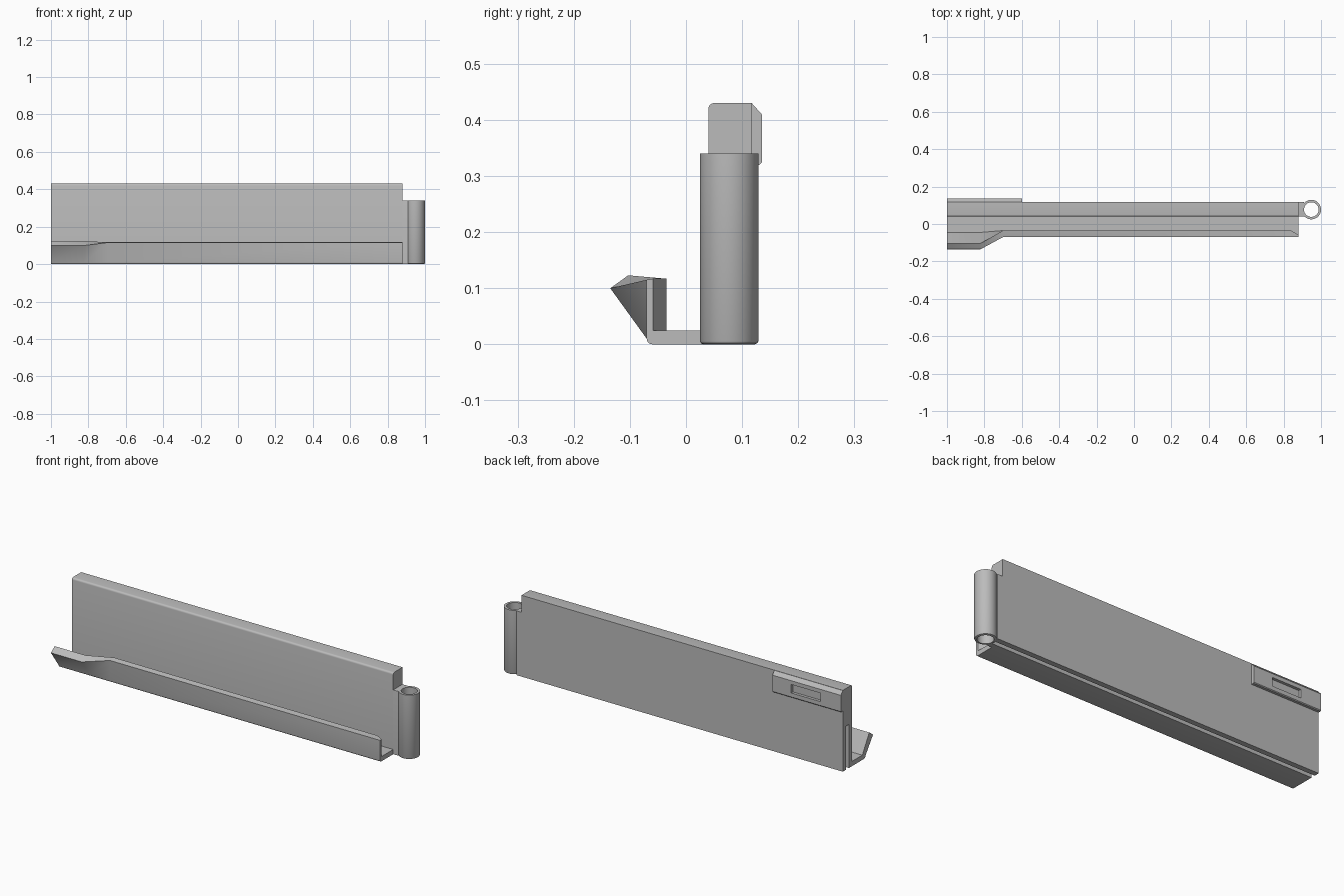
import bpy, bmesh, math
from mathutils import Vector

cube = bpy.data.objects.get("Cube")
if cube:
    bpy.data.objects.remove(cube, do_unlink=True)

grey = bpy.data.materials.new("plain grey")
GREY = (0.5, 0.5, 0.5, 1)
grey.diffuse_color = GREY
grey.use_nodes = True
grey.node_tree.nodes["Principled BSDF"].inputs["Base Color"].default_value = GREY


def finish(name, bm):
    """Turn a bmesh into a shaded object."""
    bmesh.ops.recalc_face_normals(bm, faces=bm.faces[:])
    mesh = bpy.data.meshes.new(name)
    bm.to_mesh(mesh)
    bm.free()
    obj = bpy.data.objects.new(name, mesh)
    mesh.materials.append(grey)
    bpy.context.collection.objects.link(obj)
    bpy.ops.object.select_all(action='DESELECT')
    obj.select_set(True)
    bpy.context.view_layer.objects.active = obj
    bpy.ops.object.shade_smooth_by_angle(angle=math.radians(30))
    return obj


def loft(sections):
    """Join (x, [(y, z), ...]) cross-sections and cap both ends."""
    bm = bmesh.new()
    rings = [[bm.verts.new((x, y, z)) for y, z in pts] for x, pts in sections]
    for a, b in zip(rings, rings[1:]):
        for i in range(len(a)):
            j = (i + 1) % len(a)
            bm.faces.new((a[i], a[j], b[j], b[i]))
    bm.faces.new(rings[0])
    bm.faces.new(rings[-1])
    return bm


def extrude(profile, x0, x1):
    return loft([(x0, profile), (x1, profile)])


# Upright panel and hinge web share a profile with a slot open at the bottom
FRONT, BACK = 0.04, 0.118


def slotted(top, r):
    corner = [(FRONT + r - r * math.cos(a), top - r + r * math.sin(a))
              for a in (i * math.pi / 8 for i in range(5))]
    return [(FRONT, 0), *corner, (BACK, top), (BACK, 0),
            (0.09, 0), (0.09, 0.23), (0.067, 0.23), (0.067, 0)]


finish("wall_panel", extrude(slotted(0.43, 0.01), -1, 0.88))
finish("hinge_web", extrude(slotted(0.34, 0.002), 0.88, 0.91))


# Tray floor and front lip, with the lip flaring outward at one end
def tray(outer_top, inner_top, inner_foot):
    r = 0.01
    rounded = [(-0.07 + r - r * math.sin(a), r - r * math.cos(a))
               for a in (i * math.pi / 8 for i in range(5))]
    return [(0.05, 0), *rounded, outer_top, inner_top,
            inner_foot, (0.05, 0.025)]


flared = tray((-0.135, 0.1), (-0.103, 0.123), (-0.045, 0.025))
upright = tray((-0.07, 0.115), (-0.035, 0.117), (-0.035, 0.025))
mitred = tray((-0.07, 0.115), (-0.059, 0.117), (-0.059, 0.025))
finish("tray_and_lip", loft([(-1, flared), (-0.82, flared), (-0.7, upright),
                             (0.84, upright), (0.88, mitred)]))

# Latch block on the back, with a rectangular recess
block = extrude([(0.1, 0.43), (0.117, 0.43), (0.135, 0.41),
                 (0.135, 0.324), (0.131, 0.32), (0.1, 0.32)], -1, -0.6)
LEFT, RIGHT, LOW, HIGH = -0.88, -0.71, 0.345, 0.39
for co, no in (((LEFT, 0, 0), (1, 0, 0)), ((RIGHT, 0, 0), (1, 0, 0)),
               ((0, 0, LOW), (0, 0, 1)), ((0, 0, HIGH), (0, 0, 1))):
    bmesh.ops.bisect_plane(block, geom=block.verts[:] + block.edges[:] + block.faces[:],
                           plane_co=co, plane_no=no)
middle = Vector(((LEFT + RIGHT) / 2, 0.135, (LOW + HIGH) / 2))
recess = min(block.faces, key=lambda f: (f.calc_center_median() - middle).length)
pushed = bmesh.ops.extrude_discrete_faces(block, faces=[recess])["faces"]
bmesh.ops.translate(block, verts=pushed[0].verts[:], vec=(0, -0.015, 0))
finish("latch_block", block)

# Hollow hinge barrel: a closed profile spun around a vertical axis
AXIS, R, BORE, TOP, SEG = Vector((0.948, 0.077, 0)), 0.052, 0.039, 0.34, 48
outline = [(BORE, 0), (R - 0.006, 0), (R - 0.002, 0.002), (R, 0.006), (R, TOP), (BORE, TOP)]
barrel = bmesh.new()
rings = []
for s in range(SEG):
    a = math.tau * s / SEG
    rings.append([barrel.verts.new(AXIS + Vector((r * math.cos(a), r * math.sin(a), z)))
                  for r, z in outline])
for s in range(SEG):
    p, q = rings[s], rings[(s + 1) % SEG]
    for i in range(len(outline)):
        j = (i + 1) % len(outline)
        barrel.faces.new((p[i], p[j], q[j], q[i]))
finish("hinge_barrel", barrel)
